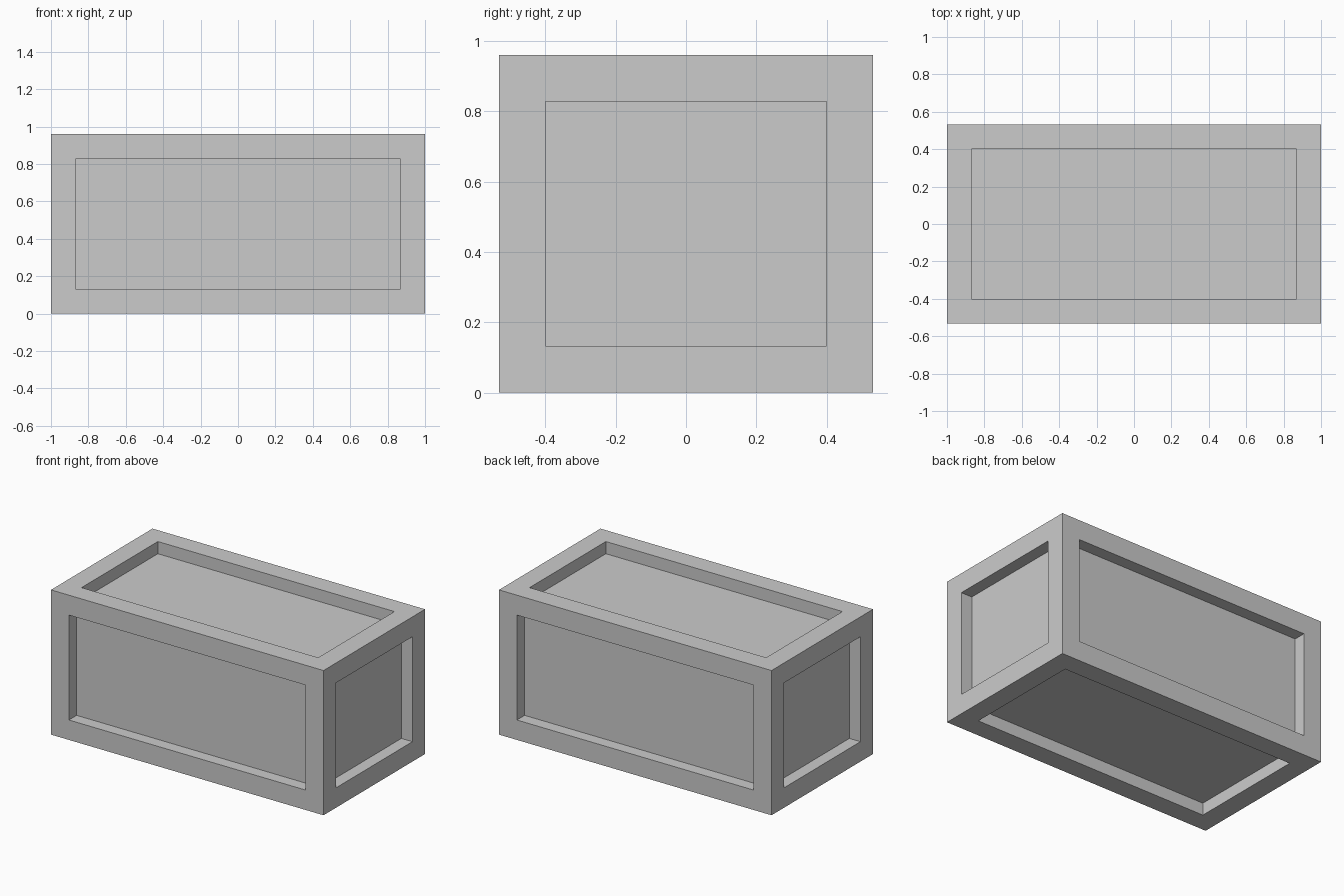
import bpy, bmesh
from mathutils import Matrix

if "Cube" in bpy.data.objects:
    bpy.data.objects.remove(bpy.data.objects["Cube"])

SIZE = (2.0, 1.064, 0.96)
BORDER, DEPTH = 0.132, 0.081

# Crate body: a box standing on the ground
bm = bmesh.new()
bmesh.ops.create_cube(bm, size=1.0)
bmesh.ops.transform(bm, verts=bm.verts,
                    matrix=Matrix.Translation((0, 0, SIZE[2] / 2)) @ Matrix.Diagonal((*SIZE, 1)))
bm.normal_update()

# Recessed panels: frame each side, then sink a straight-walled panel into it
panels = list(bm.faces)
bmesh.ops.inset_individual(bm, faces=panels, thickness=BORDER, use_even_offset=True)
for panel in panels:
    normal = panel.normal.copy()
    sunk = bmesh.ops.extrude_discrete_faces(bm, faces=[panel])["faces"][0]
    bmesh.ops.translate(bm, verts=sunk.verts, vec=-normal * DEPTH)
bmesh.ops.recalc_face_normals(bm, faces=bm.faces)

mesh = bpy.data.meshes.new("crate")
bm.to_mesh(mesh)
bm.free()
bpy.context.collection.objects.link(bpy.data.objects.new("crate", mesh))
